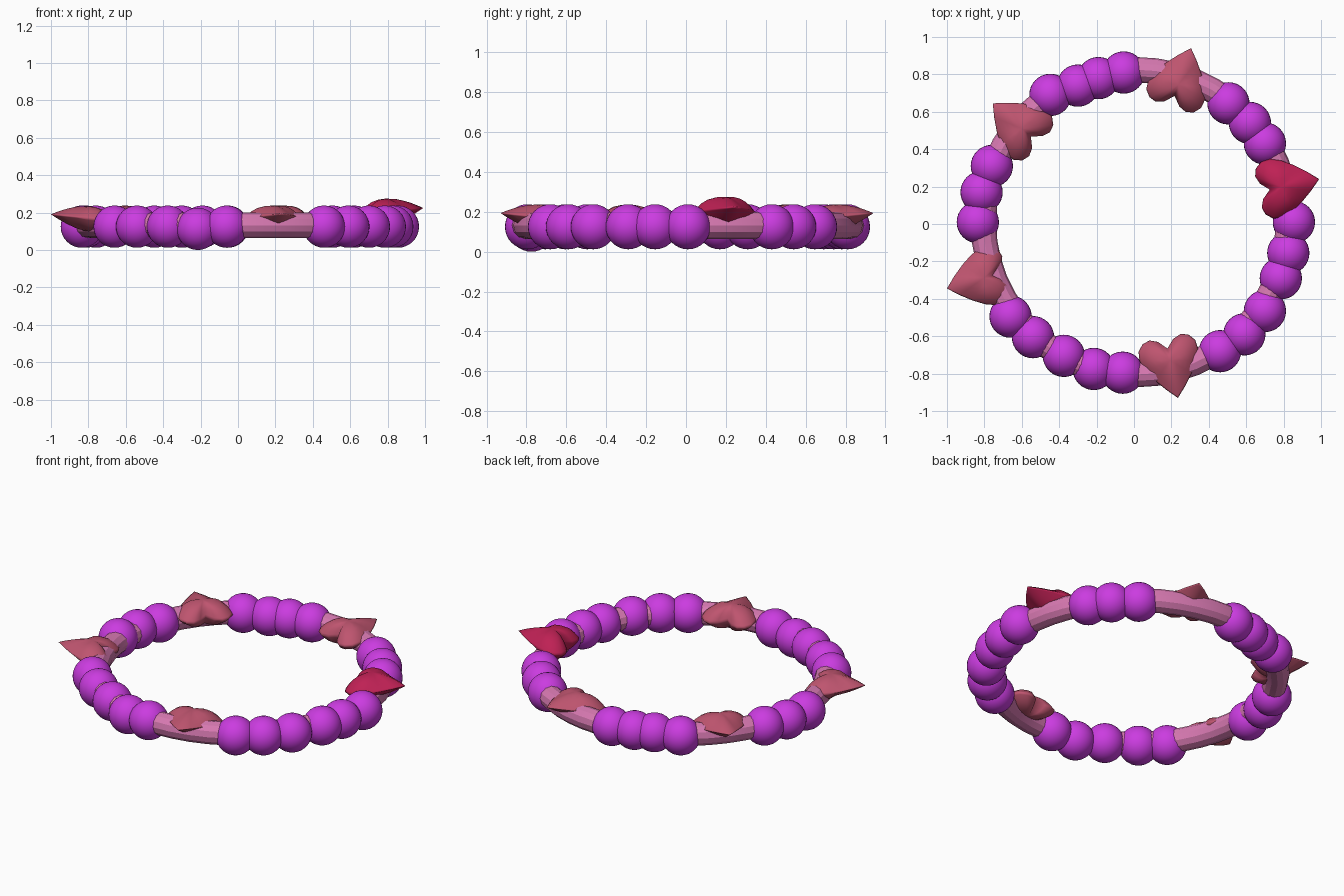
import bpy, bmesh, math
from mathutils import Matrix

if "Cube" in bpy.data.objects:
    bpy.data.objects.remove(bpy.data.objects["Cube"])


def material(name, rgb):
    m = bpy.data.materials.new(name)
    m.diffuse_color = (*rgb, 1)
    m.use_nodes = True
    m.node_tree.nodes["Principled BSDF"].inputs["Base Color"].default_value = m.diffuse_color
    return m


PURPLE = material("purple", (0.60, 0.045, 0.75))
PINK = material("pink", (0.68, 0.19, 0.44))
ROSE = material("rose", (0.52, 0.09, 0.16))
RED = material("red", (0.52, 0.015, 0.09))

# Band: twelve-sided ring under the beads
bpy.ops.mesh.primitive_torus_add(major_radius=0.815, minor_radius=0.068,
                                 major_segments=48, minor_segments=12,
                                 location=(0.01, 0.01, 0.132))
band = bpy.context.object
band.name = "band"
band.data.materials.append(PINK)
bpy.ops.object.shade_smooth_by_angle(angle=math.radians(25))

# Beads, in groups between the hearts
BEADS = [(-0.447, 0.69), (-0.30, 0.74), (-0.19, 0.78), (-0.055, 0.81),
         (0.505, 0.645), (0.62, 0.54), (0.70, 0.43),
         (0.855, 0.01), (0.825, -0.155), (0.785, -0.29),
         (0.70, -0.465), (0.59, -0.59), (0.46, -0.68),
         (-0.06, -0.795), (-0.215, -0.775), (-0.375, -0.705),
         (-0.54, -0.605), (-0.66, -0.495),
         (-0.835, 0.01), (-0.815, 0.17), (-0.76, 0.31)]
bead_mesh = bpy.data.meshes.new("bead")
bm = bmesh.new()
bmesh.ops.create_uvsphere(bm, u_segments=32, v_segments=16, radius=0.113)
for f in bm.faces:
    f.smooth = True
bm.to_mesh(bead_mesh)
bm.free()
bead_mesh.materials.append(PURPLE)
for i, (x, y) in enumerate(BEADS):
    bead = bpy.data.objects.new(f"bead_{i + 1}", bead_mesh)
    z = 0.113 if (x, y) == (-0.215, -0.775) else 0.125
    bead.location = (x, y, z)
    bpy.context.collection.objects.link(bead)

# Heart half outline: u runs out to the tip, v sideways
HALF = [(0.155, 0), (0.10, 0.052), (0.04, 0.10), (-0.02, 0.138),
        (-0.08, 0.16), (-0.13, 0.155), (-0.165, 0.125),
        (-0.177, 0.085), (-0.16, 0.042), (-0.115, 0)]
OUTLINE = HALF + [(u, -v) for u, v in HALF[-2:0:-1]]
PIVOT = -0.05


def heart(name, tip, angle, z, mat, h):
    """Puffed heart: shrinking outlines domed above and below."""
    bm = bmesh.new()

    def ring(s, side):
        verts = []
        for u, v in OUTLINE:
            p = 1.6 if u > 0 else 3.0      # thin at the tip, plump at the lobes
            uu = PIVOT + (u - PIVOT) * s
            zz = side * h * (1 - s ** p) + 0.12 * uu
            verts.append(bm.verts.new((uu, v * s, zz)))
        return verts

    n = len(OUTLINE)
    rim = ring(1, 1)
    for side in (1, -1):
        prev = rim
        for s in (0.95, 0.86, 0.72, 0.54, 0.3):
            cur = ring(s, side)
            for i in range(n):
                j = (i + 1) % n
                bm.faces.new((prev[i], prev[j], cur[j], cur[i]))
            prev = cur
        top = bm.verts.new((PIVOT, 0, side * h + 0.12 * PIVOT))
        for i in range(n):
            bm.faces.new((prev[i], prev[(i + 1) % n], top))
    bmesh.ops.recalc_face_normals(bm, faces=bm.faces)
    for f in bm.faces:
        f.smooth = True
    mesh = bpy.data.meshes.new(name)
    bm.to_mesh(mesh)
    bm.free()
    mesh.materials.append(mat)
    ob = bpy.data.objects.new(name, mesh)
    a = math.radians(angle)
    ob.matrix_world = (Matrix.Translation((tip[0] - 0.155 * math.cos(a),
                                           tip[1] - 0.155 * math.sin(a), z))
                       @ Matrix.Rotation(a, 4, "Z"))
    bpy.context.collection.objects.link(ob)


# Five heart charms pointing outwards
heart("heart_front", (0.235, -0.93), -78, 0.175, ROSE, 0.068)
heart("heart_left", (-1.0, -0.345), 196, 0.172, ROSE, 0.068)
heart("heart_back_left", (-0.755, 0.645), 139, 0.175, ROSE, 0.068)
heart("heart_back", (0.305, 0.94), 71, 0.175, ROSE, 0.068)
heart("heart_right", (0.99, 0.24), 12, 0.206, RED, 0.075)
